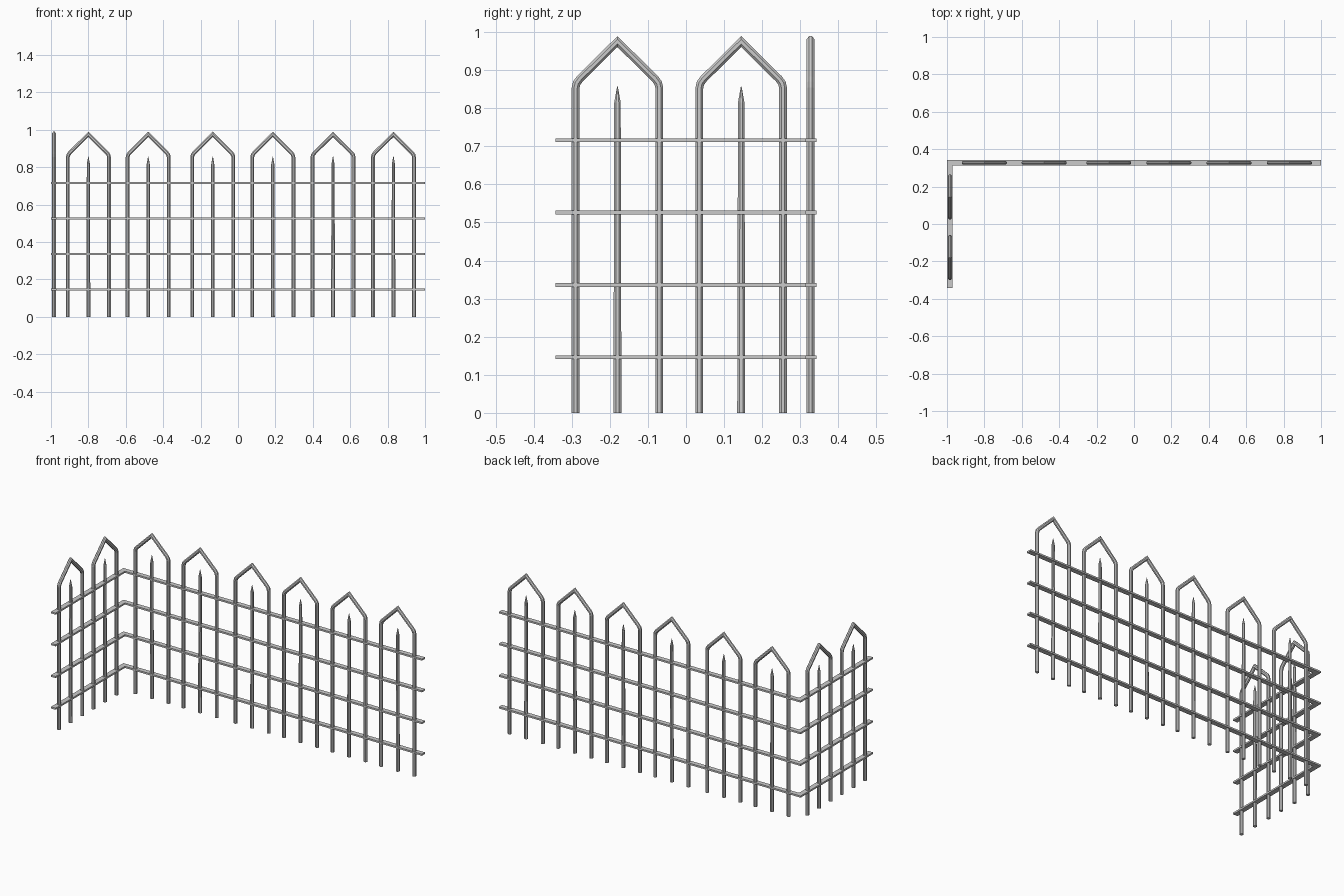
import bpy, bmesh, math
from mathutils import Vector

if "Cube" in bpy.data.objects:
    bpy.data.objects.remove(bpy.data.objects["Cube"])

SIDES = 8


def finish(name, bm):
    bmesh.ops.recalc_face_normals(bm, faces=bm.faces)
    me = bpy.data.meshes.new(name)
    bm.to_mesh(me)
    bm.free()
    return me


def sweep(name, path):
    """Octagonal bar along (x, z, radius) points in the XZ plane, with mitred bends."""
    bm = bmesh.new()
    pts = [Vector((x, z)) for x, z, r in path]
    rings = []
    for i, p in enumerate(pts):
        d0 = (p - pts[i - 1]).normalized() if i else (pts[1] - p).normalized()
        d1 = (pts[i + 1] - p).normalized() if i < len(pts) - 1 else d0
        t = (d0 + d1).normalized()
        n = Vector((t.y, -t.x)) / max(t.dot(d0), 0.3)
        r = path[i][2] / math.cos(math.pi / SIDES)
        ring = []
        for k in range(SIDES):
            a = 2 * math.pi * (k + 0.5) / SIDES
            q = p + n * r * math.cos(a)
            ring.append(bm.verts.new((q.x, r * math.sin(a), q.y)))
        rings.append(ring)
    for a, b in zip(rings, rings[1:]):
        for k in range(SIDES):
            j = (k + 1) % SIDES
            bm.faces.new((a[k], a[j], b[j], b[k]))
    bm.faces.new(rings[0])
    bm.faces.new(rings[-1])
    return finish(name, bm)


def place(name, me, x, y, rot=0.0):
    ob = bpy.data.objects.new(name, me)
    ob.location = (x, y, 0)
    ob.rotation_euler.z = rot
    bpy.context.collection.objects.link(ob)


# Pointed arch: two legs with softened shoulders and a sharp peak
R = 0.0102
half = [(-0.11, 0), (-0.11, 0.853), (-0.107, 0.866), (-0.099, 0.877)]
arch_pts = half + [(0, 0.975)] + [(-x, z) for x, z in reversed(half)]
arch = sweep("arch", [(x, z, R) for x, z in arch_pts])

# Central picket: slight taper and a spiked tip
picket = sweep("picket", [(0, 0, 0.0105), (0, 0.815, 0.0085), (0, 0.857, 0.001)])

# Long run along the back, short run along the left side
for x in (-0.80, -0.48, -0.135, 0.186, 0.508, 0.831):
    place("back_arch", arch, x, 0.327)
    place("back_picket", picket, x, 0.327)
for y in (-0.18, 0.145):
    place("side_arch", arch, -0.984, y, math.pi / 2)
    place("side_picket", picket, -0.984, y, math.pi / 2)

# Flat L-shaped rails that turn the corner
outline = [(-1, -0.343), (-0.97, -0.343), (-0.97, 0.314),
           (1, 0.314), (1, 0.343), (-1, 0.343)]
bm = bmesh.new()
face = bm.faces.new([bm.verts.new((x, y, -0.005)) for x, y in outline])
ext = bmesh.ops.extrude_face_region(bm, geom=[face])
bmesh.ops.translate(bm, vec=(0, 0, 0.01),
                    verts=[v for v in ext["geom"] if isinstance(v, bmesh.types.BMVert)])
rail = finish("rail", bm)
for i in range(4):
    ob = bpy.data.objects.new("rail", rail)
    ob.location.z = 0.146 + 0.19 * i
    bpy.context.collection.objects.link(ob)
